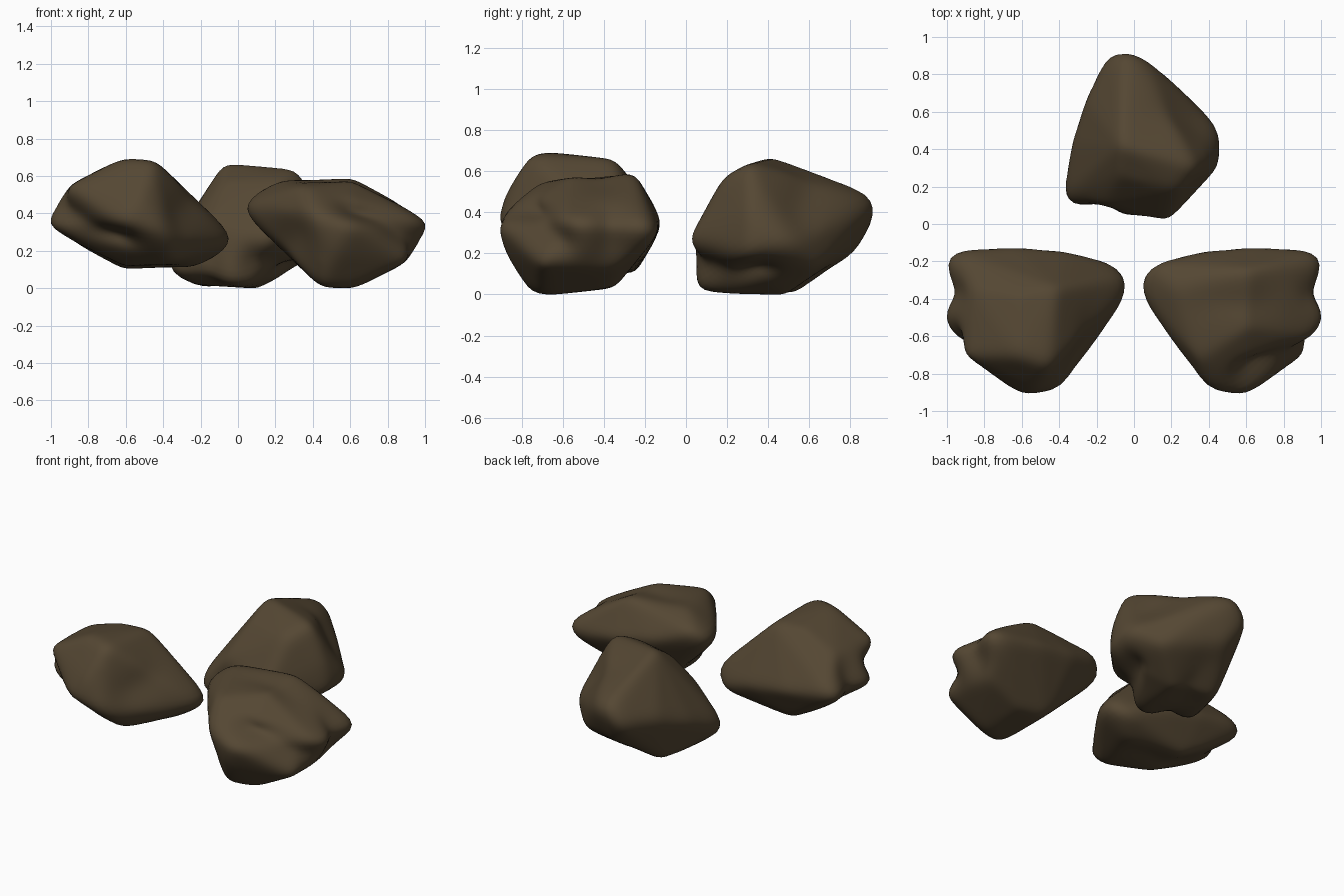
import bpy
import bmesh
from math import radians, exp
from mathutils import Matrix, Vector
from mathutils.bvhtree import BVHTree
from mathutils.geometry import intersect_point_line

cube = bpy.data.objects.get("Cube")
if cube:
    bpy.data.objects.remove(cube, do_unlink=True)

stone = bpy.data.materials.new("dark_brown_stone")
stone.use_nodes = True
colour = (0.09, 0.063, 0.033, 1)
stone.diffuse_color = colour
shader = next(n for n in stone.node_tree.nodes if n.type == "BSDF_PRINCIPLED")
shader.inputs["Base Color"].default_value = colour
shader.inputs["Roughness"].default_value = 0.9

# Main corners of the boulder
TIP = [(.05, -.37, .44), (.06, -.28, .41), (.12, -.22, .5)]
BACK = [(.37, -.15, .4), (.63, -.13, .35), (.94, -.14, .3)]
BROAD_END = [(1, -.19, .34), (.99, -.5, .35), (.95, -.6, .36)]
TOP = [(.25, -.35, .58), (.6, -.26, .59), (.6, -.55, .57), (.36, -.72, .54)]
FRONT = [(.4, -.88, .4), (.6, -.91, .35), (.52, -.87, .2)]
BASE = [(.45, -.75, .01), (.6, -.7, 0), (.6, -.38, .04), (.42, -.35, .04),
        (.87, -.7, .15), (.84, -.35, .13)]

# Weathered grooves: start, end, width, depth
GROOVES = [
    ((.94, -.62, .26), (.6, -.8, .43), .07, .08),
    ((.98, -.35, .5), (.98, -.35, .15), .09, .07),
    ((.7, -.42, .6), (.4, -.42, .6), .1, .02),
    ((.2, -.55, .2), (.35, -.7, .3), .1, .02),
]


def segment_distance(point, a, b):
    a, b = Vector(a), Vector(b)
    _, t = intersect_point_line(point, a, b)
    return (point - a.lerp(b, min(max(t, 0), 1))).length


def boulder_shape():
    """Wrap a sphere on the angular block, carve the grooves and round it."""
    block = bmesh.new()
    corners = [Vector(p) for p in TIP + BACK + BROAD_END + TOP + FRONT + BASE]
    for p in corners:
        block.verts.new(p)
    bmesh.ops.convex_hull(block, input=block.verts)
    tree = BVHTree.FromBMesh(block)
    block.free()

    centre = sum(corners, Vector()) / len(corners)
    bm = bmesh.new()
    bmesh.ops.create_icosphere(bm, subdivisions=5, radius=1)
    for v in bm.verts:
        direction = v.co.normalized()
        hit = tree.ray_cast(centre, direction)[0]
        if hit is None:
            hit = centre + direction * 0.3
        inward = (centre - hit).normalized()
        push = sum(depth * exp(-(segment_distance(hit, a, b) / width) ** 2)
                   for a, b, width, depth in GROOVES)
        v.co = hit + inward * push
    for _ in range(5):
        bmesh.ops.smooth_vert(bm, verts=bm.verts, factor=0.5,
                              use_axis_x=True, use_axis_y=True, use_axis_z=True)
    return bm


def place_boulder(name, shape, turn, low, high):
    """Turn a copy of the boulder and seat it in its resting space."""
    bm = shape.copy()
    bm.transform(turn.to_4x4())
    for axis in range(3):
        values = [v.co[axis] for v in bm.verts]
        start, size = min(values), max(values) - min(values)
        for v in bm.verts:
            share = (v.co[axis] - start) / size
            v.co[axis] = low[axis] + share * (high[axis] - low[axis])
    for f in bm.faces:
        f.smooth = True
    bmesh.ops.recalc_face_normals(bm, faces=bm.faces)
    mesh = bpy.data.meshes.new(name)
    bm.to_mesh(mesh)
    bm.free()
    mesh.materials.append(stone)
    obj = bpy.data.objects.new(name, mesh)
    bpy.context.collection.objects.link(obj)


shape = boulder_shape()
upright = Matrix.Identity(3)
flipped = Matrix.Rotation(radians(180), 3, "Y")
tilted = (Matrix.Rotation(radians(28), 3, "X")
          @ Matrix.Rotation(radians(78), 3, "Z") @ flipped)

place_boulder("left_boulder", shape, upright, (.05, -.905, 0), (1, -.13, .585))
place_boulder("right_boulder", shape, flipped, (-1, -.905, .105), (-.05, -.13, .69))
place_boulder("rear_boulder", shape, tilted, (-.365, .03, 0), (.455, .91, .66))
shape.free()
